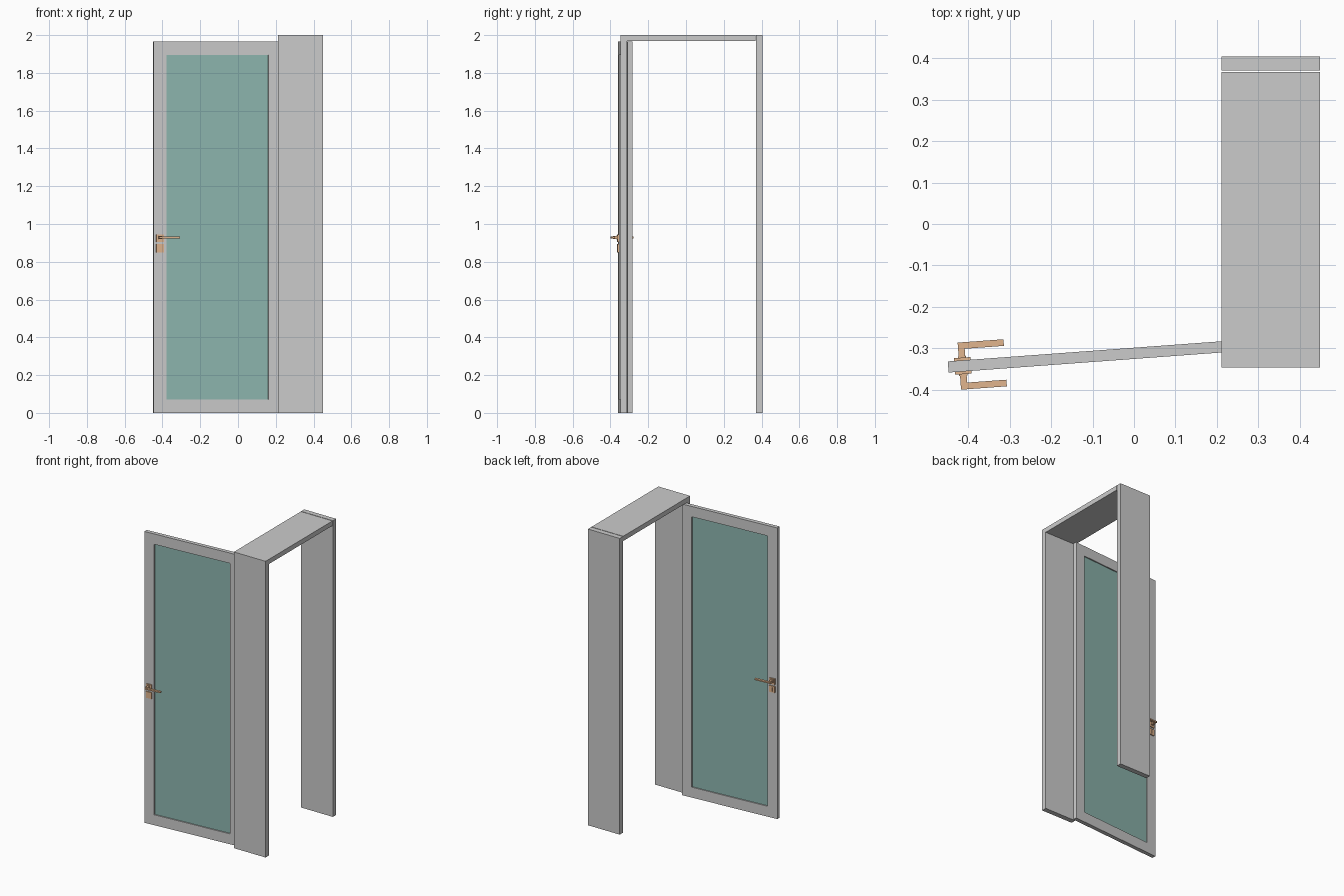
import bpy, bmesh, math
from mathutils import Matrix

if "Cube" in bpy.data.objects:
    bpy.data.objects.remove(bpy.data.objects["Cube"])

# Door leaf space: u along the leaf from its free edge, v through its thickness
DOOR = Matrix.Translation((-0.449, -0.3455, 0)) @ Matrix.Rotation(math.radians(4.2), 4, 'Z')
WORLD = Matrix.Identity(4)


def material(name, rgb):
    m = bpy.data.materials.new(name)
    m.diffuse_color = (*rgb, 1)
    m.use_nodes = True
    m.node_tree.nodes["Principled BSDF"].inputs["Base Color"].default_value = m.diffuse_color
    return m


GLASS = material("teal_glass", (0.27, 0.47, 0.43))
BRASS = material("copper_metal", (0.75, 0.46, 0.27))


def prism(name, pts, axis, lo, hi, space=WORLD, mat=None):
    """Extrude a 2D outline along axis y (pts are x,z) or z (pts are x,y)."""
    bm = bmesh.new()
    put = (lambda p, h: (p[0], p[1], h)) if axis == 'z' else (lambda p, h: (p[0], h, p[1]))
    face = bm.faces.new([bm.verts.new(put(p, lo)) for p in pts])
    ext = bmesh.ops.extrude_face_region(bm, geom=[face])
    vs = [g for g in ext["geom"] if isinstance(g, bmesh.types.BMVert)]
    bmesh.ops.translate(bm, verts=vs, vec=put((0, 0), hi - lo))
    bmesh.ops.recalc_face_normals(bm, faces=bm.faces)
    bm.transform(space)
    me = bpy.data.meshes.new(name)
    bm.to_mesh(me)
    bm.free()
    ob = bpy.data.objects.new(name, me)
    bpy.context.collection.objects.link(ob)
    if mat:
        me.materials.append(mat)
    return ob


def box(name, x, y, z, space=WORLD, mat=None):
    return prism(name, [(x[0], y[0]), (x[1], y[0]), (x[1], y[1]), (x[0], y[1])],
                 'z', z[0], z[1], space, mat)


# Door casing: two jambs and a header
X = (0.212, 0.449)
box("hinge_jamb", X, (-0.347, -0.313), (0, 2))
box("latch_jamb", X, (0.371, 0.405), (0, 2))
box("header", X, (-0.313, 0.367), (1.968, 2))

# Leaf frame: stiles and rails around the opening
W, H, S, T = 0.68, 1.966, 0.07, 0.0135
outer = [(0, 0), (W, 0), (W, H), (0, H)]
inner = [(S, S), (W - S, S), (W - S, H - S), (S, H - S)]
bm = bmesh.new()
rings = [[bm.verts.new((u, v, z)) for u, z in loop]
         for loop, v in ((outer, -T), (outer, T), (inner, T), (inner, -T))]
for r in range(4):
    a, b = rings[r], rings[(r + 1) % 4]
    for i in range(4):
        j = (i + 1) % 4
        bm.faces.new((a[i], a[j], b[j], b[i]))
bmesh.ops.recalc_face_normals(bm, faces=bm.faces)
bm.transform(DOOR)
mesh = bpy.data.meshes.new("door_leaf_frame")
bm.to_mesh(mesh)
bm.free()
bpy.context.collection.objects.link(bpy.data.objects.new("door_leaf_frame", mesh))

# Glass pane
box("glass_pane", (S, W - S), (-0.006, 0.006), (S, H - S), DOOR, GLASS)

# Handle sets on both faces
for side, s in (("front", -1), ("back", 1)):
    def v(a, b):
        return tuple(sorted((s * a, s * b)))
    box(side + "_handle_rose", (0.015, 0.055), v(T, 0.020), (0.905, 0.945), DOOR, BRASS)
    box(side + "_keyhole_plate", (0.015, 0.055), v(T, 0.020), (0.850, 0.893), DOOR, BRASS)
    box(side + "_keyhole_insert", (0.032, 0.038), v(0.020, 0.022), (0.858, 0.884), DOOR, BRASS)
    box(side + "_handle_collar", (0.025, 0.045), v(0.020, 0.024), (0.917, 0.939), DOOR, BRASS)
    lever = [(0.027, 0.020), (0.043, 0.020), (0.043, 0.041), (0.138, 0.041),
             (0.138, 0.057), (0.027, 0.057)]
    prism(side + "_lever", [(u, s * d) for u, d in lever], 'z', 0.924, 0.933, DOOR, BRASS)
    box(side + "_lever_neck", (0.027, 0.043), v(0.020, 0.044), (0.920, 0.936), DOOR, BRASS)
